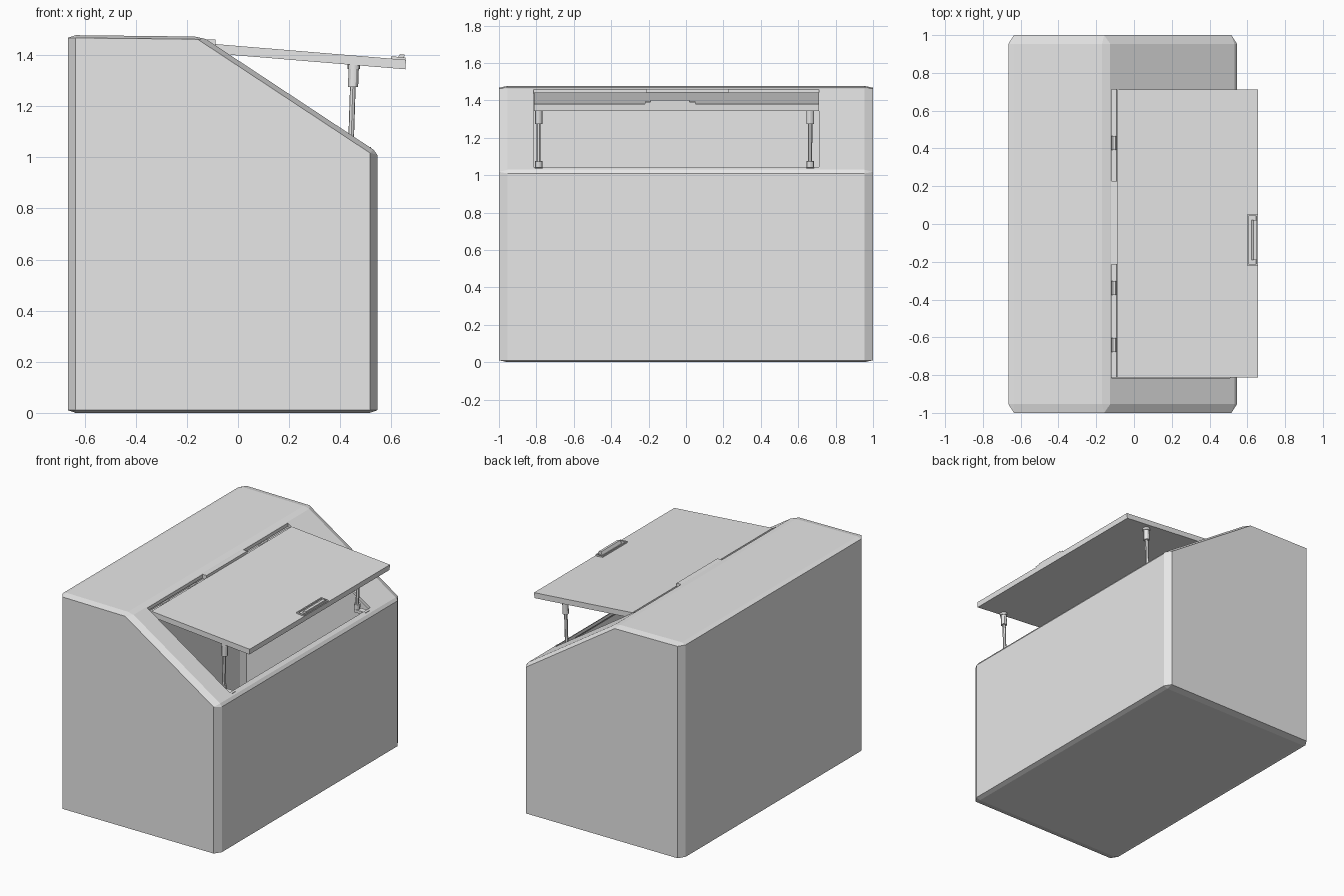
import bpy, bmesh, math
from mathutils import Vector, Matrix

if "Cube" in bpy.data.objects:
    bpy.data.objects.remove(bpy.data.objects["Cube"])

grey = bpy.data.materials.new("plain_grey")
grey.use_nodes = True
grey.diffuse_color = (0.8, 0.8, 0.8, 1)
grey.node_tree.nodes["Principled BSDF"].inputs["Base Color"].default_value = (0.8, 0.8, 0.8, 1)


def finish(bm, name):
    bmesh.ops.recalc_face_normals(bm, faces=bm.faces)
    mesh = bpy.data.meshes.new(name)
    bm.to_mesh(mesh)
    bm.free()
    mesh.materials.append(grey)
    obj = bpy.data.objects.new(name, mesh)
    bpy.context.collection.objects.link(obj)
    return obj


def prism(name, profile, y0, y1, bevel=0, scale=(1, 1, 1)):
    """Side profile in x, z swept along y; the bevel is made before scaling."""
    bm = bmesh.new()
    sx, sy, sz = scale
    face = bm.faces.new([bm.verts.new((x / sx, y0 / sy, z / sz)) for x, z in profile])
    out = bmesh.ops.extrude_face_region(bm, geom=[face])
    moved = [v for v in out["geom"] if isinstance(v, bmesh.types.BMVert)]
    bmesh.ops.translate(bm, verts=moved, vec=(0, (y1 - y0) / sy, 0))
    if bevel:
        bmesh.ops.bevel(bm, geom=bm.edges[:], offset=bevel, segments=1,
                        profile=0.5, affect='EDGES')
    bmesh.ops.scale(bm, verts=bm.verts, vec=scale)
    return finish(bm, name)


def box(name, lo, hi, matrix=Matrix()):
    obj = prism(name, [(lo[0], lo[2]), (hi[0], lo[2]), (hi[0], hi[2]), (lo[0], hi[2])], lo[1], hi[1])
    obj.data.transform(matrix)
    return obj


def rod(name, a, b, radius, sides=12):
    a, b = Vector(a), Vector(b)
    bm = bmesh.new()
    turn = (b - a).to_track_quat('Z', 'Y').to_matrix().to_4x4()
    bmesh.ops.create_cone(bm, cap_ends=True, segments=sides, radius1=radius, radius2=radius,
                          depth=(b - a).length, matrix=Matrix.Translation((a + b) / 2) @ turn)
    obj = finish(bm, name)
    bpy.context.view_layer.objects.active = obj
    obj.select_set(True)
    bpy.ops.object.shade_smooth_by_angle()
    obj.select_set(False)
    return obj


def cut(target, cutter):
    mod = target.modifiers.new("cut", 'BOOLEAN')
    mod.operation, mod.solver, mod.object = 'DIFFERENCE', 'EXACT', cutter
    bpy.context.view_layer.objects.active = target
    bpy.ops.object.modifier_apply(modifier=mod.name)
    bpy.data.objects.remove(cutter)


# Hollow bin body with chamfered edges and an opening in the sloping front
STRETCH = (0.7, 1.1, 0.25)
body = prism("bin_body", [(-0.665, 0), (0.545, 0), (0.545, 1.02), (-0.14, 1.472), (-0.665, 1.478)],
             -1, 1, 0.042, STRETCH)
hollow = prism("hollow", [(-0.645, 0.02), (0.525, 0.02), (0.525, 1.01), (-0.145, 1.452), (-0.645, 1.458)],
               -0.98, 0.98, 0.035, STRETCH)
cut(body, hollow)
cut(body, box("opening", (-0.12, -0.815, 0.95), (0.507, 0.712, 1.6)))

# Raised lid, tilted slightly down to its free edge
LEFT, RIGHT = -0.812, 0.712
tilt = Matrix.Translation((-0.09, 0, 1.443)) @ Matrix.Rotation(math.atan2(0.062, 0.75), 4, 'Y')
LENGTH = 0.75
box("lid", (0, LEFT, -0.037), (LENGTH, RIGHT, 0), tilt)

# Handle: raised frame with a slim grip inside
h0, h1, t = (0.69, -0.22), (0.747, 0.05), 0.008
for name, lo, hi in (
        ("handle_back", h0, (h0[0] + t, h1[1])),
        ("handle_front", (h1[0] - t, h0[1]), h1),
        ("handle_end_a", h0, (h1[0], h0[1] + t)),
        ("handle_end_b", (h0[0], h1[1] - t), h1)):
    box(name, (*lo, -0.004), (*hi, 0.009), tilt)
grip = prism("handle_grip", [(0.715, 0), (0.742, 0), (0.742, 0.02), (0.724, 0.02)], -0.19, 0.02)
grip.data.transform(tilt)

# Hinge cover, hinge rail and knuckles
box("hinge_cover", (-0.125, -0.215, 1.43), (-0.088, 0.228, 1.461))
box("hinge_rail", (-0.13, LEFT, 1.405), (-0.085, RIGHT, 1.42))
for i, y in enumerate((-0.64, -0.34, 0.43)):
    rod(f"hinge_knuckle_{i + 1}", (-0.105, y - 0.037, 1.43), (-0.105, y + 0.037, 1.43), 0.013)

# Support struts: foot, rod and sleeve
for side, y in (("right", -0.788), ("left", 0.664)):
    rod(f"{side}_strut_foot", (0.44, y, 1.035), (0.442, y, 1.075), 0.02)
    rod(f"{side}_strut_rod", (0.442, y, 1.05), (0.45, y, 1.3), 0.011)
    rod(f"{side}_strut_sleeve", (0.45, y, 1.275), (0.453, y, 1.355), 0.02)
    rod(f"{side}_strut_cap", (0.453, y, 1.345), (0.453, y, 1.366), 0.024)
    box(f"{side}_strut_bracket", (0.43, y - 0.02, 1.02), (0.52, y + 0.02, 1.04))
